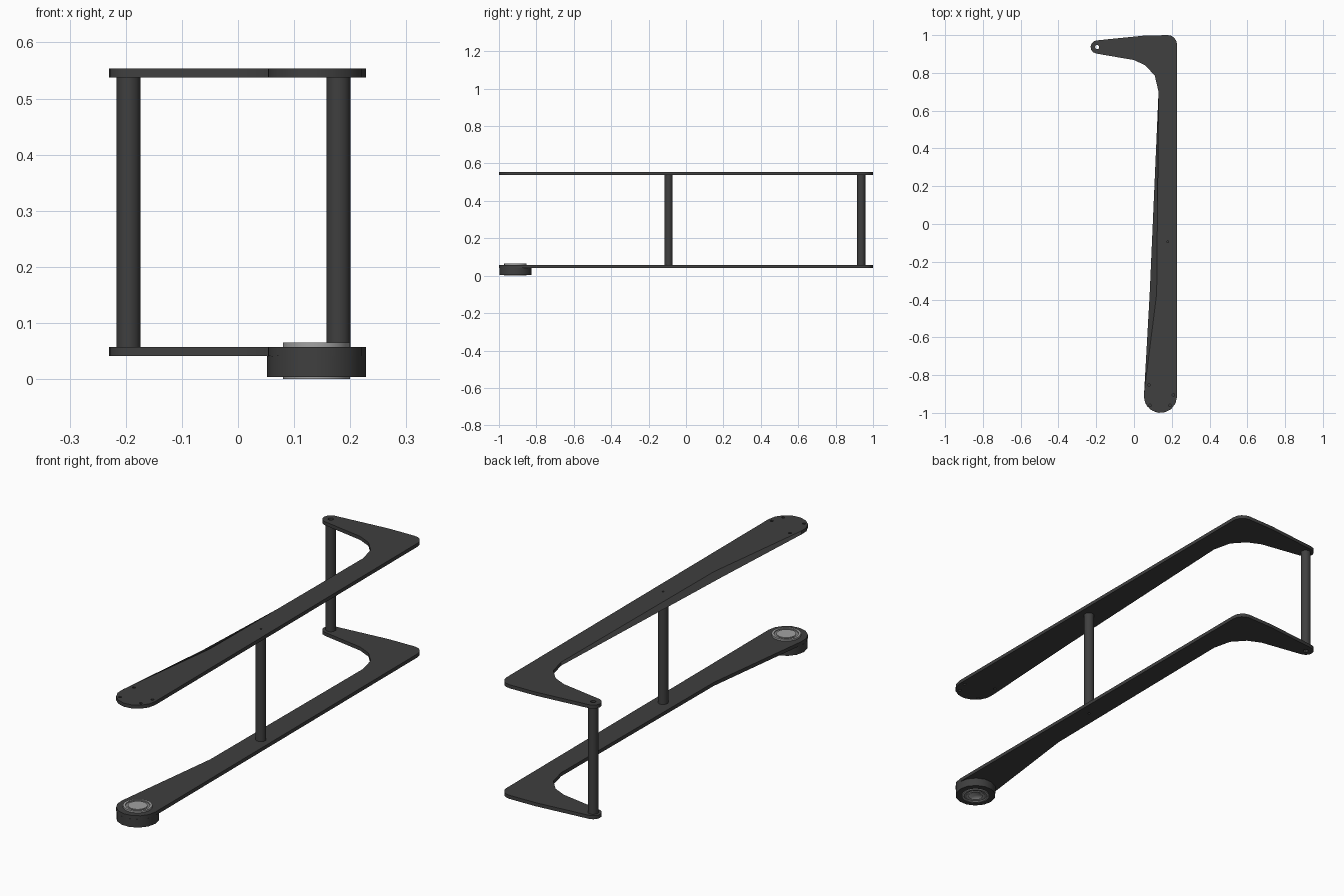
import bpy, bmesh
from math import cos, sin, radians, pi
from mathutils import Vector

if "Cube" in bpy.data.objects:
    bpy.data.objects.remove(bpy.data.objects["Cube"])


def material(name, value):
    m = bpy.data.materials.new(name)
    m.diffuse_color = (value, value, value, 1)
    m.use_nodes = True
    m.node_tree.nodes["Principled BSDF"].inputs["Base Color"].default_value = m.diffuse_color
    return m


DARK = material("dark_carbon", 0.05)
STEEL = material("steel", 0.36)
GREY = material("worn_steel", 0.22)


def finish(ob, mat):
    ob.data.materials.clear()
    ob.data.materials.append(mat)
    bpy.ops.object.select_all(action='DESELECT')
    ob.select_set(True)
    bpy.context.view_layer.objects.active = ob
    bpy.ops.object.shade_smooth_by_angle(angle=radians(30))
    return ob


def arc(cx, cy, r, a0, a1, n):
    angles = [radians(a0 + (a1 - a0) * i / n) for i in range(n + 1)]
    return [(cx + r * cos(a), cy + r * sin(a)) for a in angles]


def plate(name, loops, z0, z1, move=None):
    """Filled flat outline; extra loops become holes."""
    cu = bpy.data.curves.new(name, 'CURVE')
    cu.dimensions, cu.fill_mode = '2D', 'BOTH'
    cu.extrude = (z1 - z0) / 2
    for pts in loops:
        s = cu.splines.new('POLY')
        s.points.add(len(pts) - 1)
        for p, (x, y) in zip(s.points, pts):
            p.co = (x, y, 0, 1)
        s.use_cyclic_u = True
    tmp = bpy.data.objects.new(name + "_curve", cu)
    bpy.context.collection.objects.link(tmp)
    dg = bpy.context.evaluated_depsgraph_get()
    me = bpy.data.meshes.new_from_object(tmp.evaluated_get(dg))
    bpy.data.objects.remove(tmp)
    bm = bmesh.new()
    bm.from_mesh(me)
    bmesh.ops.remove_doubles(bm, verts=bm.verts, dist=1e-5)
    for v in bm.verts:
        if move and v.co.z < 0 and (v.co.xy - Vector(move[0])).length < 1e-3:
            v.co.x, v.co.y = move[1]
        v.co.z += (z0 + z1) / 2
    bmesh.ops.recalc_face_normals(bm, faces=bm.faces)
    bm.to_mesh(me)
    bm.free()
    me.name = name
    ob = bpy.data.objects.new(name, me)
    bpy.context.collection.objects.link(ob)
    return finish(ob, DARK)


def lathe(name, profile, x, y, mat, steps=24, closed=True):
    """Spin an (r, z) profile about a vertical axis."""
    bm = bmesh.new()
    vs = [bm.verts.new((r, 0, z)) for r, z in profile]
    es = [bm.edges.new(p) for p in zip(vs, vs[1:])]
    if closed:
        es.append(bm.edges.new((vs[-1], vs[0])))
    bmesh.ops.spin(bm, geom=vs + es, cent=(0, 0, 0), axis=(0, 0, 1),
                   angle=2 * pi, steps=steps, use_duplicate=False)
    bmesh.ops.remove_doubles(bm, verts=bm.verts, dist=1e-5)
    bmesh.ops.recalc_face_normals(bm, faces=bm.faces)
    me = bpy.data.meshes.new(name)
    bm.to_mesh(me)
    bm.free()
    ob = bpy.data.objects.new(name, me)
    ob.location = (x, y, 0)
    bpy.context.collection.objects.link(ob)
    return finish(ob, mat)


def tube(r0, r1, z0, z1):
    return [(r0, z0), (r1, z0), (r1, z1), (r0, z1)]


# Shared plate outline
PIVOT, TIP, MID = (0.14, -0.912), (-0.195, 0.937), (0.179, -0.093)
KINK = (0.12, -0.37)
outline = (arc(*PIVOT, 0.088, 170, 360, 8)
           + arc(0.178, 0.95, 0.05, 0, 90, 4)
           + [(0.05, 0.997)]
           + arc(*TIP, 0.035, 97, 258, 6)
           + [(0.0, 0.868), (0.06, 0.84), (0.11, 0.785), (0.13, 0.70), KINK])


def hole(c, r, n=12):
    return arc(*c, r, 0, 360 - 360 / n, n - 1)


mounts = [hole(TIP, 0.011), hole(MID, 0.005, 8)]
screws = [hole(c, 0.007, 8) for c in
          [(0.08, -0.852), (0.085, -0.96), (0.208, -0.905), (0.19, -0.96)]]

# Upper plate: its underside runs straight where the top face is waisted
plate("upper_plate", [outline] + mounts + screws, 0.538, 0.554, (KINK, (0.083, -0.37)))
plate("lower_plate", [outline, hole(PIVOT, 0.059, 24)] + mounts, 0.041, 0.057)

# Spacer posts
lathe("tip_post", tube(0.011, 0.0215, 0.057, 0.538), *TIP, DARK)
lathe("middle_post", [(0, 0.057), (0.0215, 0.057), (0.0215, 0.538), (0, 0.538)],
      *MID, DARK, closed=False)

# Pivot housing and bearing
lathe("bearing_housing", tube(0.059, 0.088, 0.004, 0.041), *PIVOT, DARK, steps=14)
lathe("bearing_outer_ring", tube(0.050, 0.060, 0, 0.065), *PIVOT, STEEL)
lathe("bearing_seal", tube(0.040, 0.050, 0.004, 0.061), *PIVOT, GREY)
lathe("bearing_core", [(0, 0.012), (0.026, 0.004), (0.030, 0.001), (0.040, 0.001),
                       (0.040, 0.064), (0, 0.064)], *PIVOT, STEEL, closed=False)
